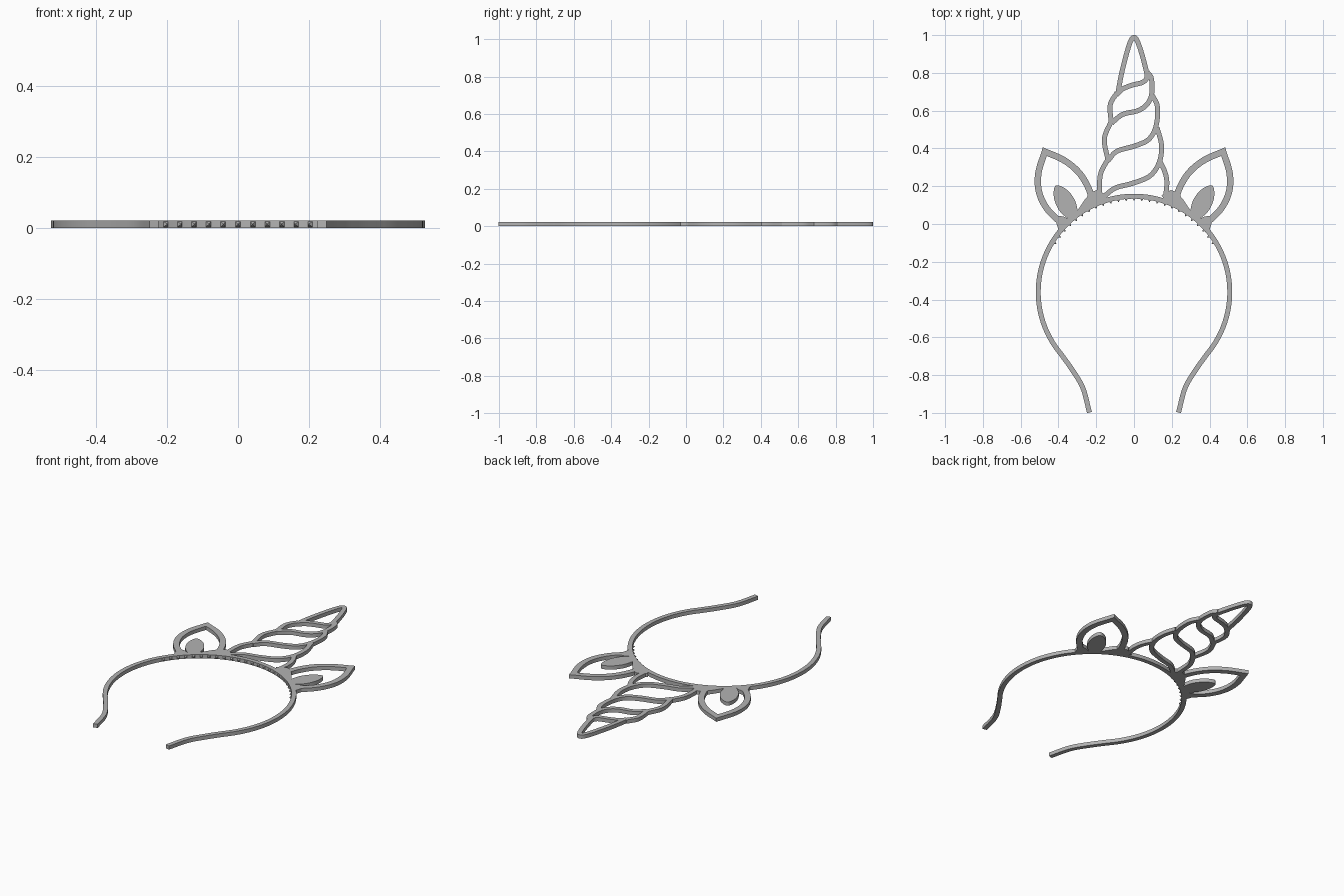
import bpy, bmesh, math
from mathutils import Vector

if "Cube" in bpy.data.objects:
    bpy.data.objects.remove(bpy.data.objects["Cube"])

T = 0.022                      # plate thickness
CY, R = -0.36, 0.507           # headband circle

grey = bpy.data.materials.new("light grey plastic")
grey.diffuse_color = (0.45, 0.45, 0.45, 1)
grey.use_nodes = True
grey.node_tree.nodes["Principled BSDF"].inputs["Base Color"].default_value = grey.diffuse_color


def smooth(pts, n=8):
    """Catmull-Rom curve through the points."""
    p = [Vector(q) for q in pts]
    p = [2 * p[0] - p[1]] + p + [2 * p[-1] - p[-2]]
    out = []
    for i in range(1, len(p) - 2):
        a, b, c, d = p[i - 1:i + 3]
        for k in range(n):
            t = k / n
            out.append(0.5 * (2 * b + (c - a) * t + (2 * a - 5 * b + 4 * c - d) * t * t
                              + (3 * b - a - 3 * c + d) * t ** 3))
    return out + [p[-2]]


def finish(name, bm):
    bmesh.ops.recalc_face_normals(bm, faces=bm.faces[:])
    me = bpy.data.meshes.new(name)
    bm.to_mesh(me)
    bm.free()
    me.materials.append(grey)
    ob = bpy.data.objects.new(name, me)
    bpy.context.collection.objects.link(ob)
    bpy.ops.object.select_all(action='DESELECT')
    ob.select_set(True)
    bpy.context.view_layer.objects.active = ob
    bpy.ops.object.shade_smooth_by_angle(angle=math.radians(35))
    return ob


def raise_faces(name, bm):
    """Extrude flat faces up to the plate thickness."""
    res = bmesh.ops.extrude_face_region(bm, geom=bm.faces[:], use_keep_orig=True)
    for v in res["geom"]:
        if isinstance(v, bmesh.types.BMVert):
            v.co.z = T
    return finish(name, bm)


def stroke(name, path, width):
    """Flat bar of constant width along a path, with mitred corners."""
    bm = bmesh.new()
    rows = []
    for i, p in enumerate(path):
        a = (p - path[i - 1]).normalized() if i else (path[1] - p).normalized()
        b = (path[i + 1] - p).normalized() if i < len(path) - 1 else a
        t = (a + b).normalized()
        h = width / 2 / max(t.dot(a), 0.6)
        n = Vector((-t.y, t.x)) * h
        rows.append([bm.verts.new((*(p + n), 0)), bm.verts.new((*(p - n), 0))])
    for (a, b), (c, d) in zip(rows, rows[1:]):
        bm.faces.new((a, b, d, c))
    return raise_faces(name, bm)


def plate(name, pts):
    bm = bmesh.new()
    bm.faces.new([bm.verts.new((p[0], p[1], 0)) for p in pts])
    return raise_faces(name, bm)


def flip(pts, s):
    return [(s * x, y) for x, y in pts]


# Headband: circular arc with flared ends
arc = [Vector((R * math.cos(a), CY + R * math.sin(a)))
       for a in (math.radians(-40 + 260 * i / 96) for i in range(97))]
tail = smooth([(arc[0].x, arc[0].y), (0.325, -0.775), (0.27, -0.87), (0.236, -0.998)])
left_tail = [Vector((-p.x, p.y)) for p in tail]
stroke("headband", tail[:0:-1] + arc + left_tail[1:], 0.026)

# Grip teeth along the inside of the headband
bm = bmesh.new()
for i in range(-12, 13):
    a = math.radians(90 + 4.85 * i)
    out, side = Vector((math.cos(a), math.sin(a), 0)), Vector((-math.sin(a), math.cos(a), 0))
    base = Vector((0, CY, T / 2)) + out * (R - 0.011)
    up = Vector((0, 0, 0.009))
    vs = [bm.verts.new(base + side * 0.0085 * sx + up * sz)
          for sx, sz in ((-1, -1), (1, -1), (1, 1), (-1, 1))]
    tip = bm.verts.new(base - out * 0.014)
    bm.faces.new(vs)
    for k in range(4):
        bm.faces.new((vs[k], vs[(k + 1) % 4], tip))
finish("grip_teeth", bm)

# Ears: outline, inner petal and root fillets on both sides
for s, side in ((-1, "left"), (1, "right")):
    outer = smooth(flip([(0.385, 0.005), (0.46, 0.08), (0.503, 0.17), (0.506, 0.27), (0.472, 0.383)], s))
    inner = smooth(flip([(0.472, 0.383), (0.373, 0.339), (0.294, 0.275), (0.241, 0.19), (0.215, 0.10)], s))
    stroke(side + "_ear_outline", outer + inner[1:], 0.034)
    plate(side + "_inner_ear", smooth(flip(
        [(0.34, 0.02), (0.395, 0.07), (0.424, 0.14), (0.415, 0.203),
         (0.36, 0.185), (0.315, 0.13), (0.295, 0.06)], s)))
    plate(side + "_ear_root", flip(
        [(0.18, 0.11), (0.145, 0.15), (0.165, 0.165), (0.195, 0.18), (0.225, 0.17),
         (0.26, 0.13), (0.30, 0.07), (0.29, 0.05), (0.24, 0.08)], s))
    plate(side + "_ear_foot", flip(
        [(0.33, 0.02), (0.375, 0.04), (0.42, 0.045), (0.41, 0.0), (0.40, -0.03), (0.38, -0.03)], s))

# Horn tip loop, sweeping from the left flank over the point to the right
W = 0.026
stroke("horn_tip", smooth([(-0.084, 0.70), (-0.065, 0.80), (-0.037, 0.91), (-0.016, 0.972), (0, 0.987),
                           (0.016, 0.972), (0.04, 0.905), (0.065, 0.81), (0.068, 0.775),
                           (0.045, 0.75), (-0.01, 0.735), (-0.06, 0.715), (-0.092, 0.685)]), W)

# Horn twists: right bulge turning into a band that crosses to the left
twists = [
    [(0.07, 0.805), (0.092, 0.77), (0.094, 0.69), (0.07, 0.635), (0.02, 0.60), (-0.06, 0.58), (-0.118, 0.535)],
    [(0.098, 0.68), (0.124, 0.62), (0.117, 0.52), (0.08, 0.45), (0.01, 0.415), (-0.09, 0.385), (-0.138, 0.335)],
    [(0.122, 0.51), (0.145, 0.42), (0.135, 0.33), (0.085, 0.255), (-0.01, 0.215), (-0.10, 0.19), (-0.165, 0.14)],
    [(0.138, 0.33), (0.162, 0.28), (0.174, 0.22), (0.165, 0.13)],
]
for i, pts in enumerate(twists):
    stroke(f"horn_twist_{i + 1}", smooth(pts), W)

# Left flank bulges between the twists
flanks = [
    [(-0.09, 0.695), (-0.126, 0.63), (-0.12, 0.535)],
    [(-0.122, 0.54), (-0.157, 0.45), (-0.137, 0.335)],
    [(-0.14, 0.34), (-0.178, 0.26), (-0.184, 0.13)],
]
for i, pts in enumerate(flanks):
    stroke(f"horn_flank_{i + 1}", smooth(pts), W)
